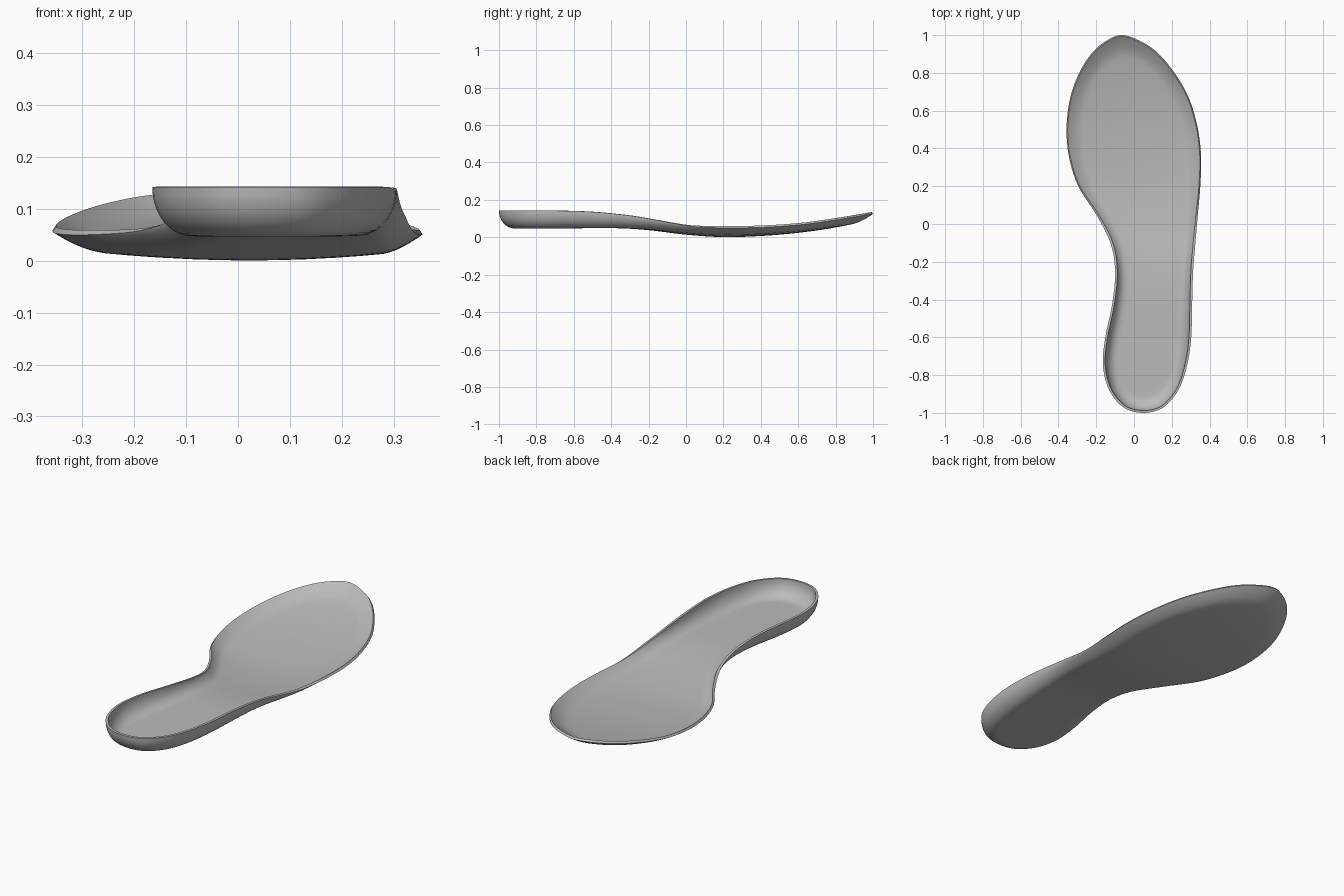
import bpy, bmesh
from mathutils import Vector

cube = bpy.data.objects.get("Cube")
if cube:
    bpy.data.objects.remove(cube)

# Outline rows from heel to toe: y, right-hand x, left-hand x
ROWS = [(-.985, -.03, .13), (-.94, -.09, .19), (-.86, -.14, .245), (-.74, -.165, .283),
        (-.6, -.152, .303), (-.42, -.115, .308), (-.25, -.1, .313), (-.1, -.125, .325),
        (.05, -.2, .338), (.2, -.295, .351), (.36, -.345, .355), (.52, -.357, .335),
        (.68, -.335, .285), (.82, -.28, .2), (.92, -.21, .11), (.98, -.13, .01)]
HEEL, TOE = (.05, -1), (-.065, 1)
# Height along the length: y, z
RIM = [(-1, .142), (-.7, .142), (-.5, .136), (-.3, .116), (-.15, .09), (0, .062), (.1, .053),
       (.25, .05), (.45, .055), (.65, .071), (.85, .1), (1, .125)]
FLOOR = [(-1, .046), (-.6, .048), (-.35, .048), (-.2, .038), (0, .014), (.2, .001),
         (.4, .007), (.6, .023), (.8, .045), (1, .072)]
STEPS = 5       # samples per outline segment
THICK = .012


def catmull(a, b, c, d, u):
    return .5 * (2 * b + (c - a) * u + (2 * a - 5 * b + 4 * c - d) * u ** 2
                 + (3 * b - a - 3 * c + d) * u ** 3)


def height(table, y):
    """Smooth lookup of z at y."""
    y = max(-1, min(1, y))
    i = next(k for k in range(len(table) - 1) if y <= table[k + 1][0])
    y0, y1 = table[i][0], table[i + 1][0]

    def slope(k):
        lo, hi = table[max(k - 1, 0)], table[min(k + 1, len(table) - 1)]
        return (hi[1] - lo[1]) / (hi[0] - lo[0])

    w, u = y1 - y0, (y - y0) / (y1 - y0)
    h = u * u * (3 - 2 * u)
    return (table[i][1] * (1 - h) + table[i + 1][1] * h
            + w * (slope(i) * u * (1 - u) ** 2 - slope(i + 1) * u * u * (1 - u)))


def bowl(t, y):
    """Rise from floor (0) to rim (1): round heel cup, shallower forefoot."""
    b = max(0, min(1, (y + .45) / .65))
    b = b * b * (3 - 2 * b)
    s = max(0, (t - .64) / .36)
    cup = 1 - (1 - s ** 2.2) ** .5
    s = max(0, (t - .78) / .22)
    dish = .42 * t ** 2 + .58 * s ** 1.6
    return cup * (1 - b) + dish * b


# Closed smooth outline, with matching samples on both sides
ctrl = [Vector(HEEL)] + [Vector((r, y)) for y, l, r in ROWS] + [Vector(TOE)]
ctrl += [Vector((l, y)) for y, l, r in reversed(ROWS)]
n = len(ctrl)
outline = [catmull(*(ctrl[(i + k) % n] for k in (-1, 0, 1, 2)), s / STEPS)
           for i in range(n) for s in range(STEPS)]
m = len(outline)
lo, hi = 4 * STEPS, 12 * STEPS   # spine ends at the heel and toe centres


def spine(i):
    j = max(lo, min(hi, min(i, m - i)))
    return (outline[j] + outline[m - j]) / 2


# Shell rings running from the rim inward to the spine
levels = [1, .995, .985, .97, .95, .925, .895, .86, .82, .78, .73, .68, .64, .5, .33, .16, 0]
bm = bmesh.new()
rings = []
for t in levels:
    ring = []
    for i, p in enumerate(outline):
        q = spine(i).lerp(p, t)
        rise = height(RIM, p.y) - height(FLOOR, p.y)
        ring.append(bm.verts.new((q.x, q.y, height(FLOOR, q.y) + rise * bowl(t, p.y))))
    rings.append(ring)
for a, b in zip(rings, rings[1:]):
    for i in range(m):
        j = (i + 1) % m
        bm.faces.new((a[i], b[i], b[j], a[j]))
bmesh.ops.remove_doubles(bm, verts=bm.verts, dist=.0002)
bmesh.ops.recalc_face_normals(bm, faces=bm.faces)
bm.normal_update()
if sum(f.normal.z for f in bm.faces) > 0:      # outer side faces down
    bmesh.ops.reverse_faces(bm, faces=bm.faces)
mesh = bpy.data.meshes.new("insole_shell")
bm.to_mesh(mesh)
bm.free()
shell = bpy.data.objects.new("insole_shell", mesh)
bpy.context.collection.objects.link(shell)

# Wall thickness grows inward
solid = shell.modifiers.new("thickness", 'SOLIDIFY')
solid.thickness = THICK
solid.offset = -1

# Plain grey plastic
mat = bpy.data.materials.new("grey plastic")
mat.use_nodes = True
grey = (.5, .5, .5, 1)
mat.diffuse_color = grey
mat.node_tree.nodes["Principled BSDF"].inputs["Base Color"].default_value = grey
mesh.materials.append(mat)

bpy.context.view_layer.objects.active = shell
shell.select_set(True)
bpy.ops.object.modifier_apply(modifier="thickness")
bpy.ops.object.shade_smooth_by_angle(angle=.7)
